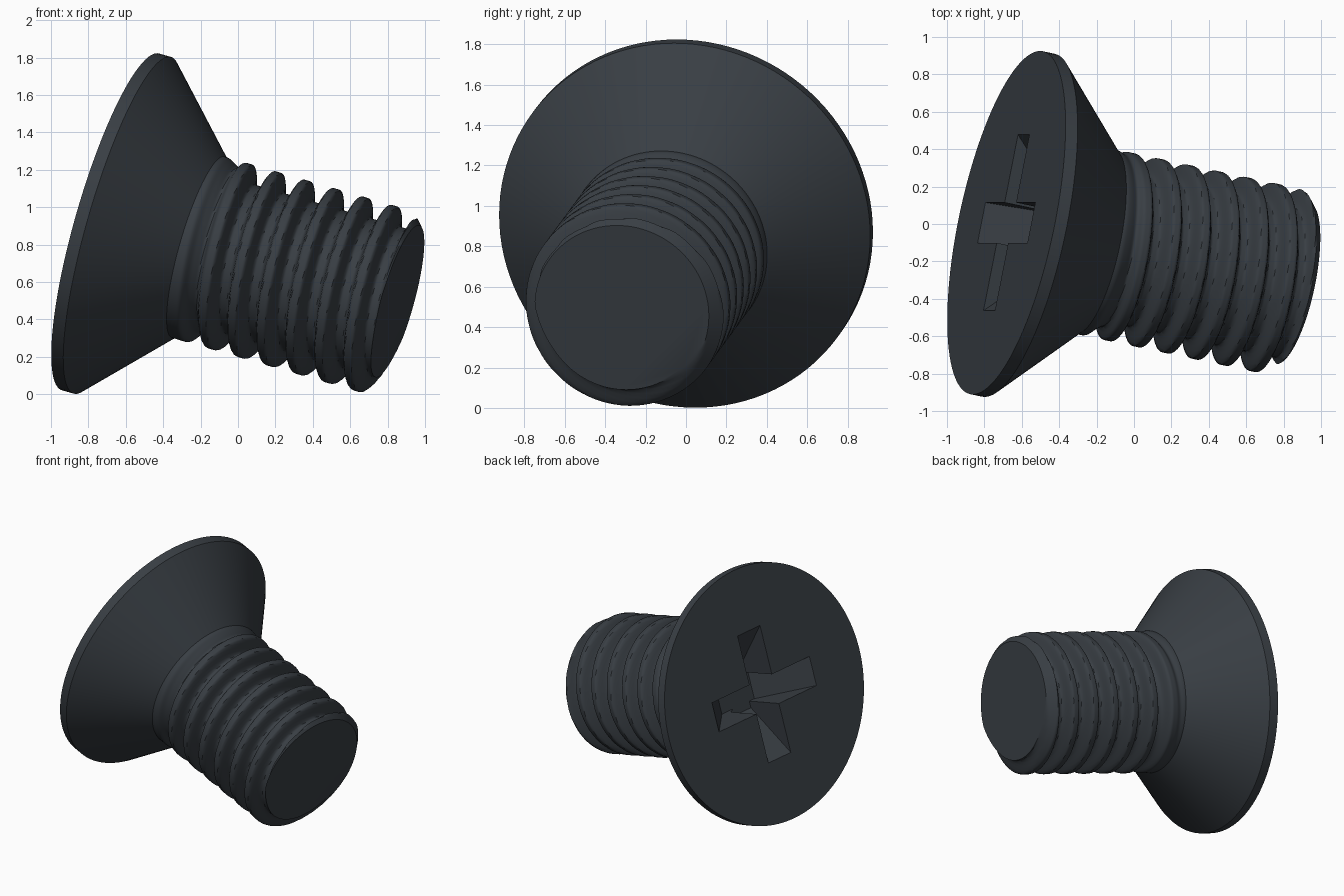
import bpy, bmesh, math
from mathutils import Matrix, Vector

default = bpy.data.objects.get("Cube")
if default:
    bpy.data.objects.remove(default, do_unlink=True)

# Frame of the tilted screw: the axis runs from the head face to the tip
AXIS = Vector((0.941, -0.2, -0.272)).normalized()
SIDE = (Vector((0, 1, 0)) - AXIS * AXIS.y).normalized()
UP = AXIS.cross(SIDE)
FRAME = Matrix((SIDE, UP, AXIS)).transposed().to_4x4()
FRAME.translation = Vector((-0.682, 0.007, 0.922))

HEAD_R, RIM, NECK, END = 0.937, 0.068, 0.5, 1.625
CREST, DEPTH, PITCH, END_R = 0.505, 0.1, 0.165, 0.44
SEGMENTS = 112

steel = bpy.data.materials.new("dark steel")
steel.use_nodes = True
colour = (0.040, 0.048, 0.057, 1)
steel.diffuse_color = colour
steel.node_tree.nodes["Principled BSDF"].inputs["Base Color"].default_value = colour


def make_object(name, bm):
    bmesh.ops.recalc_face_normals(bm, faces=bm.faces)
    bm.transform(FRAME)
    mesh = bpy.data.meshes.new(name)
    bm.to_mesh(mesh)
    bm.free()
    mesh.materials.append(steel)
    obj = bpy.data.objects.new(name, mesh)
    bpy.context.collection.objects.link(obj)
    return obj


def smoothstep(a, b, x):
    t = min(max((x - a) / (b - a), 0), 1)
    return t * t * (3 - 2 * t)


def radius(s, angle):
    # Rim, then the countersunk cone
    if s <= RIM:
        return HEAD_R
    if s < NECK:
        return HEAD_R + (CREST - HEAD_R) * (s - RIM) / (NECK - RIM)
    # Right-handed thread that fades in at the neck, chamfered at the tip
    wave = math.cos(math.tau * (s - 0.64) / PITCH + angle)
    groove = 1 - smoothstep(0, 1, 0.5 + 0.6 * wave)
    r = CREST - DEPTH * groove * smoothstep(0.5, 0.7, s)
    return min(r, END_R + (END - s) * 1.1)


# Screw body: rings along the axis
rings = [0, RIM] + [RIM + (NECK - RIM) * i / 6 for i in range(1, 7)]
count = 136
rings += [NECK + (END - NECK) * i / count for i in range(1, count + 1)]
bm = bmesh.new()
loops = []
for s in rings:
    loop = []
    for i in range(SEGMENTS):
        a = math.tau * i / SEGMENTS
        r = radius(s, a)
        loop.append(bm.verts.new((r * math.sin(a), r * math.cos(a), s)))
    loops.append(loop)
for low, high in zip(loops, loops[1:]):
    for i in range(SEGMENTS):
        j = (i + 1) % SEGMENTS
        bm.faces.new((low[i], low[j], high[j], high[i]))
bm.faces.new(loops[0])
bm.faces.new(loops[-1])
screw = make_object("countersunk_screw", bm)


def recess_arm(name, turn):
    # Tapered slot: long at the face, short at the bottom
    bm = bmesh.new()
    profile = [(-0.5, -0.02), (0.5, -0.02), (0.16, 0.32), (-0.16, 0.32)]
    face = bm.faces.new([bm.verts.new((x, -0.11, s)) for x, s in profile])
    result = bmesh.ops.extrude_face_region(bm, geom=[face])
    verts = [v for v in result["geom"] if isinstance(v, bmesh.types.BMVert)]
    bmesh.ops.translate(bm, vec=(0, 0.22, 0), verts=verts)
    bm.transform(Matrix.Rotation(turn, 4, "Z"))
    arm = make_object(name, bm)
    arm.hide_render = True
    return arm


# Cross recess cut into the head face
bpy.ops.object.select_all(action="DESELECT")
bpy.context.view_layer.objects.active = screw
screw.select_set(True)
for name, turn in (("recess_across", 0), ("recess_upright", math.pi / 2)):
    arm = recess_arm(name, turn)
    cut = screw.modifiers.new(name, "BOOLEAN")
    cut.operation = "DIFFERENCE"
    cut.solver = "EXACT"
    cut.object = arm
    bpy.ops.object.modifier_apply(modifier=cut.name)
    bpy.data.objects.remove(arm, do_unlink=True)

bpy.ops.object.shade_smooth_by_angle(angle=math.radians(40))
